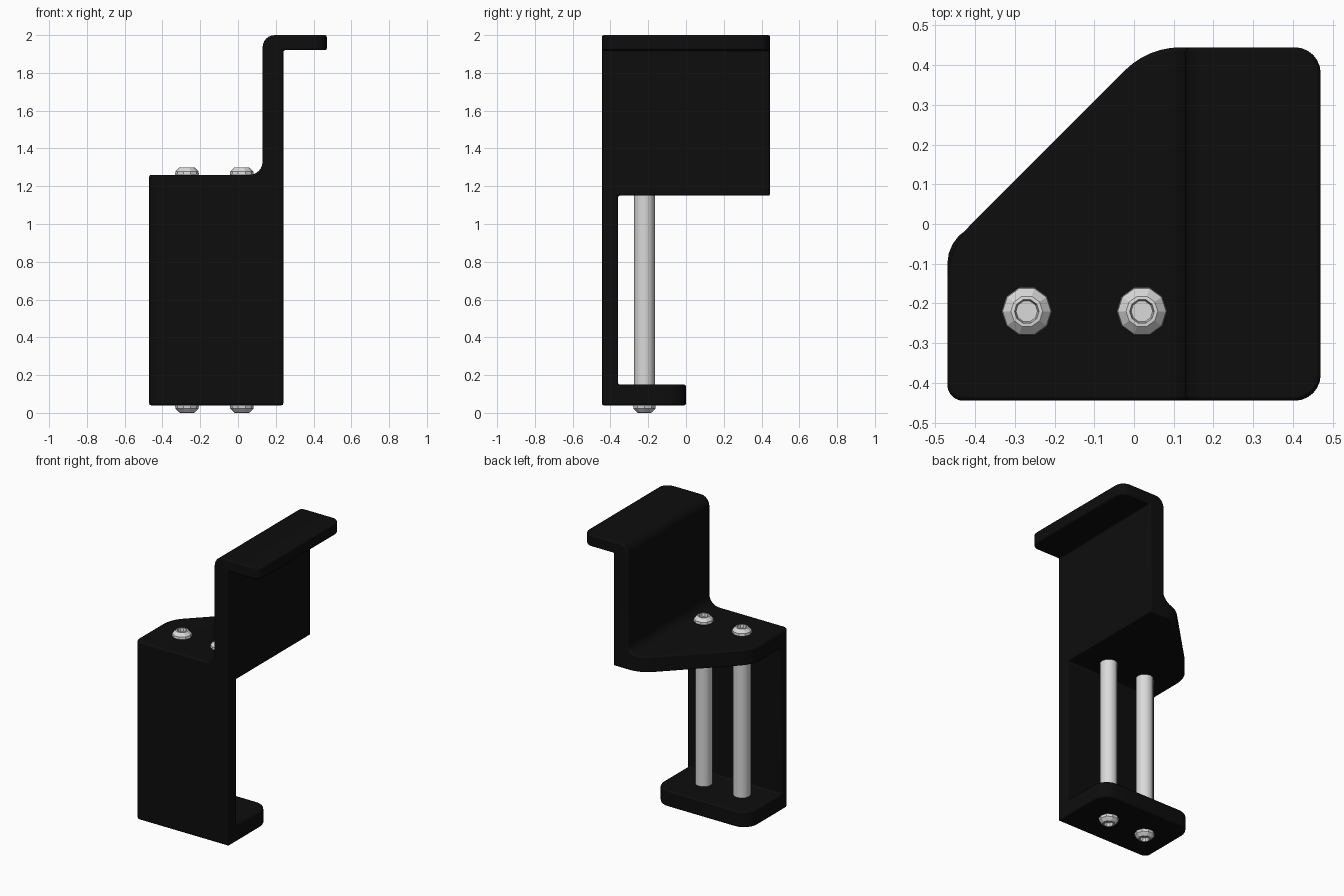
import bpy, bmesh, math
from mathutils import Vector

cube = bpy.data.objects.get("Cube")
if cube:
    bpy.data.objects.remove(cube, do_unlink=True)


def material(name, value, rough, metal=0.0):
    m = bpy.data.materials.new(name)
    m.use_nodes = True
    color = (value, value, value, 1)
    m.diffuse_color = color
    node = m.node_tree.nodes["Principled BSDF"]
    node.inputs["Base Color"].default_value = color
    node.inputs["Roughness"].default_value = rough
    return m


black = material("matte black", 0.004, 0.6)
steel = material("pale steel", 0.7, 0.5)


def fillet(corners, steps=6):
    """Round every (a, b, radius) corner of a closed outline."""
    out = []
    n = len(corners)
    for i, (a, b, r) in enumerate(corners):
        p = Vector((a, b))
        if r == 0:
            out.append(p)
            continue
        u = (Vector(corners[i - 1][:2]) - p).normalized()
        v = (Vector(corners[(i + 1) % n][:2]) - p).normalized()
        half = u.angle(v) / 2
        centre = p + (u + v).normalized() * r / math.sin(half)
        start = p + u * r / math.tan(half) - centre
        end = p + v * r / math.tan(half) - centre
        total = start.angle(end)
        for k in range(steps + 1):
            t = k / steps
            w = (start * math.sin((1 - t) * total) + end * math.sin(t * total)) / math.sin(total)
            out.append(centre + w)
    return out


def finish(name, bm, mat):
    bmesh.ops.recalc_face_normals(bm, faces=bm.faces)
    mesh = bpy.data.meshes.new(name)
    bm.to_mesh(mesh)
    bm.free()
    mesh.materials.append(mat)
    ob = bpy.data.objects.new(name, mesh)
    bpy.context.collection.objects.link(ob)
    return ob


def prism(name, corners, axis, low, high):
    """Extrude a rounded outline along x, y or z."""
    place = {"x": lambda a, b, h: (h, a, b),
             "y": lambda a, b, h: (a, h, b),
             "z": lambda a, b, h: (a, b, h)}[axis]
    bm = bmesh.new()
    face = bm.faces.new([bm.verts.new(place(p.x, p.y, low)) for p in fillet(corners)])
    new = bmesh.ops.extrude_face_region(bm, geom=[face])["geom"]
    shift = Vector(place(0, 0, high - low))
    bmesh.ops.translate(bm, verts=[g for g in new if isinstance(g, bmesh.types.BMVert)], vec=shift)
    return finish(name, bm, black)


def select(ob):
    bpy.ops.object.select_all(action="DESELECT")
    ob.select_set(True)
    bpy.context.view_layer.objects.active = ob


def combine(ob, other, operation):
    select(ob)
    mod = ob.modifiers.new("combine", "BOOLEAN")
    mod.operation = operation
    mod.solver = "EXACT"
    mod.object = other
    bpy.ops.object.modifier_apply(modifier=mod.name)
    bpy.data.objects.remove(other, do_unlink=True)


L, R, F, B = -0.47, 0.24, -0.445, 0.445   # plate sides, front and back
LIP = 0.47                                # outer edge of the top lip

# Upper bracket: stepped side profile trimmed to the plan outline
bracket = prism("bracket", [
    (L, 1.15, 0), (R, 1.15, 0), (R, 1.92, 0), (LIP, 1.92, 0), (LIP, 2.0, 0),
    (0.13, 2.0, 0.065), (0.13, 1.26, 0.07), (L, 1.26, 0)], "y", F - 0.1, B + 0.1)
plan = prism("upper_plan", [
    (L, F, 0.04), (LIP, F, 0.065), (LIP, B, 0.065), (0.035, B, 0.2), (L, -0.06, 0.2)],
    "z", 1, 2.1)
combine(bracket, plan, "INTERSECT")

# Front plate and bottom shelf
lower = prism("front_plate_and_shelf", [
    (F, 0.04, 0), (0, 0.04, 0), (0, 0.15, 0), (-0.36, 0.15, 0),
    (-0.36, 1.2, 0), (F, 1.2, 0)], "x", L - 0.1, R + 0.1)
plan = prism("lower_plan", [(L, F, 0.04), (R, F, 0), (R, 0, 0.1), (L, 0, 0.1)], "z", -0.1, 1.5)
combine(lower, plan, "INTERSECT")
combine(bracket, lower, "UNION")

# Clean the joined faces, then soften the edges
bm = bmesh.new()
bm.from_mesh(bracket.data)
bmesh.ops.remove_doubles(bm, verts=bm.verts, dist=0.0005)
bmesh.ops.dissolve_limit(bm, angle_limit=math.radians(1), verts=bm.verts, edges=bm.edges)
bm.to_mesh(bracket.data)
bm.free()
bevel = bracket.modifiers.new("soft_edges", "BEVEL")
bevel.width = 0.01
bevel.segments = 2
bevel.limit_method = "ANGLE"
bevel.angle_limit = math.radians(50)
select(bracket)
bpy.ops.object.shade_smooth_by_angle(angle=math.radians(35))


def turned(name, rings, sides, x, y, z, up):
    """Join rings of (radius, height) into a closed solid of revolution."""
    bm = bmesh.new()
    loops = []
    for r, h in rings:
        loops.append([bm.verts.new((x + r * math.cos(math.tau * i / sides),
                                    y + r * math.sin(math.tau * i / sides), z + up * h))
                      for i in range(sides)])
    for a, b in zip(loops, loops[1:]):
        for i in range(sides):
            j = (i + 1) % sides
            bm.faces.new((a[i], a[j], b[j], b[i]))
    bm.faces.new(loops[0])
    bm.faces.new(loops[-1])
    return finish(name, bm, steel)


# Two through bolts with faceted domed heads and sunken sockets
HEAD = [(0.056, -0.01), (0.063, 0.004), (0.061, 0.018), (0.04, 0.039),
        (0.031, 0.04), (0.027, 0.018)]
for side, x in (("right", -0.27), ("left", 0.02)):
    rod = turned(side + "_bolt_rod", [(0.055, 0), (0.055, 1.2)], 12, x, -0.22, 0.05, 1)
    select(rod)
    bpy.ops.object.shade_smooth_by_angle(angle=math.radians(40))
    turned(side + "_bolt_top_head", HEAD, 10, x, -0.22, 1.26, 1)
    turned(side + "_bolt_bottom_head", HEAD, 10, x, -0.22, 0.04, -1)
